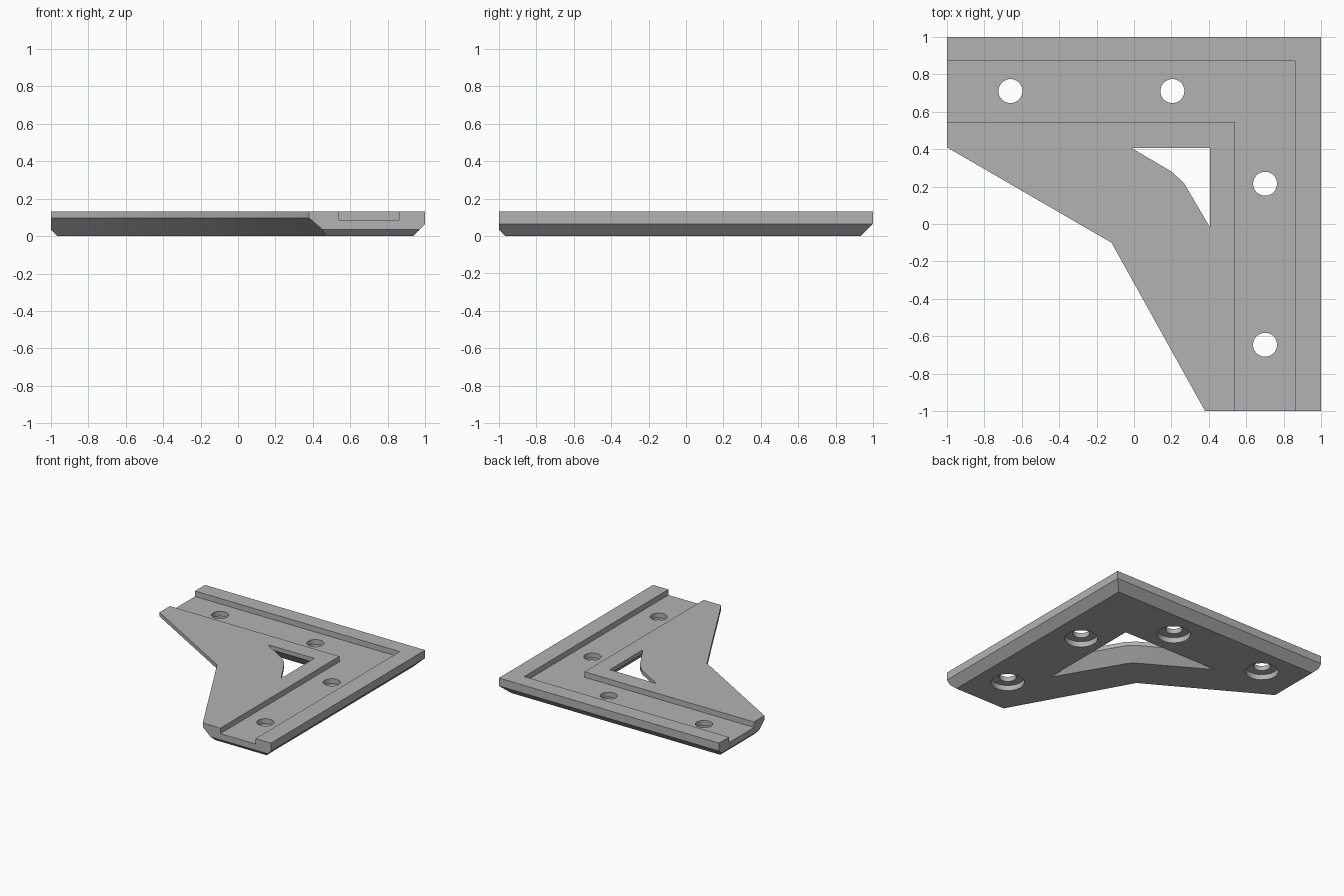
import bpy, bmesh, math
from mathutils import Vector

cube = bpy.data.objects.get("Cube")
if cube:
    bpy.data.objects.remove(cube, do_unlink=True)

THICK = 0.13        # plate thickness
FLOOR = 0.085       # height of the channel floor
FLARE = 0.097       # height below which the inner edges slope at 45 degrees
SEAT = 0.045        # depth of the counterbores

grey = bpy.data.materials.new("plain_grey")
grey.use_nodes = True
grey.diffuse_color = (0.45, 0.45, 0.45, 1)
grey.node_tree.nodes["Principled BSDF"].inputs["Base Color"].default_value = grey.diffuse_color


def offset(points, d):
    """Mitred outward offset of a counter-clockwise polygon."""
    result = []
    for i, p in enumerate(points):
        p = Vector(p)
        a = (p - Vector(points[i - 1])).normalized()
        b = (Vector(points[(i + 1) % len(points)]) - p).normalized()
        na, nb = Vector((a.y, -a.x)), Vector((b.y, -b.x))
        result.append(p + (na + nb) * d / (1 + na.dot(nb)))
    return result


def loft(name, points, levels):
    """Solid through rings of the polygon; levels are (height, offset) pairs."""
    bm = bmesh.new()
    rings = [[bm.verts.new((p.x, p.y, z)) for p in offset(points, d)] for z, d in levels]
    n = len(points)
    for low, high in zip(rings, rings[1:]):
        for i in range(n):
            j = (i + 1) % n
            bm.faces.new((low[i], low[j], high[j], high[i]))
    bm.faces.new(rings[0][::-1])
    bm.faces.new(rings[-1])
    mesh = bpy.data.meshes.new(name)
    bm.to_mesh(mesh)
    bm.free()
    mesh.materials.append(grey)
    obj = bpy.data.objects.new(name, mesh)
    bpy.context.collection.objects.link(obj)
    return obj


def circle(x, y, r, n=40):
    return [(x + r * math.cos(math.tau * i / n), y + r * math.sin(math.tau * i / n)) for i in range(n)]


def cut(target, cutter):
    cutter.hide_render = True
    mod = target.modifiers.new("cut", 'BOOLEAN')
    mod.operation, mod.solver, mod.object = 'DIFFERENCE', 'EXACT', cutter
    bpy.context.view_layer.objects.active = target
    bpy.ops.object.modifier_apply(modifier=mod.name)
    bpy.data.objects.remove(cutter, do_unlink=True)


# Square plate with chamfered lower outer edges
bracket = loft("corner_bracket", [(-1, -1), (1, -1), (1, 1), (-1, 1)], [(0, 0), (THICK, 0)])
bm = bmesh.new()
bm.from_mesh(bracket.data)
for dx, dy, c in ((1, 0, 0.065), (0, 1, 0.065), (-1, 0, 0.035), (0, -1, 0.035)):
    res = bmesh.ops.bisect_plane(bm, geom=bm.verts[:] + bm.edges[:] + bm.faces[:],
                                 plane_co=(dx * (1 - c), dy * (1 - c), 0),
                                 plane_no=(dx, dy, -1), clear_outer=True)
    edges = [e for e in res["geom_cut"] if isinstance(e, bmesh.types.BMEdge)]
    bmesh.ops.holes_fill(bm, edges=edges)
bmesh.ops.recalc_face_normals(bm, faces=bm.faces[:])
bm.to_mesh(bracket.data)
bm.free()

# Flared cuts: the bent inner side and the opening in the corner
flare = [(-0.05, FLARE + 0.05), (FLARE, 0), (0.3, 0)]
inner_side = [(-1.88, 0.92), (-2, -2), (0.88, -1.9), (-0.12, -0.1)]
opening = [(-0.015, 0.407), (0.205, 0.277), (0.268, 0.217), (0.407, -0.02), (0.407, 0.407)]
opening = [(x, y) for x, y in opening]
cut(bracket, loft("inner_side_cutter", inner_side, flare))
cut(bracket, loft("opening_cutter", opening, flare))

# L-shaped channel in the top
channel = [(-1.2, 0.545), (0.54, 0.545), (0.54, -1.2), (0.86, -1.2), (0.86, 0.87), (-1.2, 0.87)]
cut(bracket, loft("channel_cutter", channel, [(FLOOR, 0), (0.3, 0)]))

# Screw holes with counterbores from below
for x, y in ((-0.66, 0.71), (0.205, 0.71), (0.7, 0.215), (0.7, -0.645)):
    cut(bracket, loft("screw_hole_cutter", circle(x, y, 0.064), [(-0.1, 0), (0.3, 0)]))
    cut(bracket, loft("counterbore_cutter", circle(x, y, 0.125), [(-0.1, 0), (SEAT, 0)]))

# Smooth shading with sharp edges kept
bpy.ops.object.select_all(action='DESELECT')
bracket.select_set(True)
bpy.context.view_layer.objects.active = bracket
bpy.ops.object.shade_smooth_by_angle(angle=math.radians(32))
